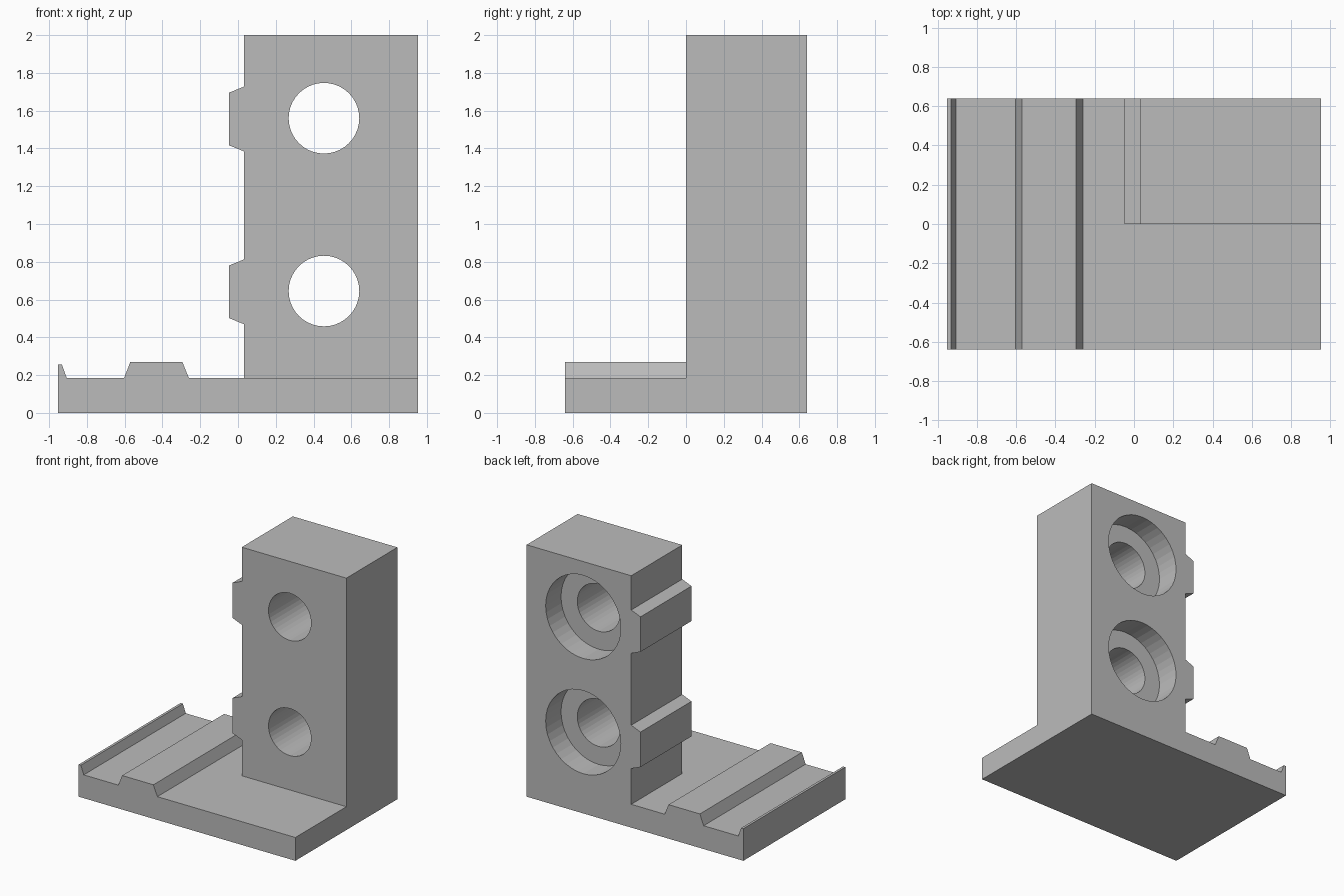
import bpy, bmesh, math
from mathutils import Matrix

cube = bpy.data.objects.get("Cube")
if cube:
    bpy.data.objects.remove(cube, do_unlink=True)

grey = bpy.data.materials.new("plain_grey")
grey.use_nodes = True
grey.diffuse_color = (0.5, 0.5, 0.5, 1)
grey.node_tree.nodes["Principled BSDF"].inputs["Base Color"].default_value = (0.5, 0.5, 0.5, 1)

HALF_X, HALF_Y, FLOOR = 0.952, 0.64, 0.185
HOLE_X, HOLE_HEIGHTS = 0.455, (0.645, 1.56)


def add_object(name, bm):
    bmesh.ops.recalc_face_normals(bm, faces=bm.faces)
    mesh = bpy.data.meshes.new(name)
    bm.to_mesh(mesh)
    bm.free()
    mesh.materials.append(grey)
    obj = bpy.data.objects.new(name, mesh)
    bpy.context.collection.objects.link(obj)
    return obj


def extrude_profile(name, points, y0, y1):
    """Extrude an x-z outline along y."""
    bm = bmesh.new()
    face = bm.faces.new([bm.verts.new((x, y0, z)) for x, z in points])
    result = bmesh.ops.extrude_face_region(bm, geom=[face])
    moved = [v for v in result["geom"] if isinstance(v, bmesh.types.BMVert)]
    bmesh.ops.translate(bm, verts=moved, vec=(0, y1 - y0, 0))
    return add_object(name, bm)


def drill(name, radius, y0, y1):
    """One cutter holding a cylinder along y for every hole."""
    bm = bmesh.new()
    for z in HOLE_HEIGHTS:
        place = Matrix.Translation((HOLE_X, (y0 + y1) / 2, z)) @ Matrix.Rotation(math.pi / 2, 4, "X")
        bmesh.ops.create_cone(bm, cap_ends=True, segments=40, radius1=radius,
                              radius2=radius, depth=y1 - y0, matrix=place)
    return add_object(name, bm)


def combine(target, other, operation):
    mod = target.modifiers.new(operation.lower(), "BOOLEAN")
    mod.operation, mod.solver, mod.object = operation, "EXACT", other
    other.hide_render = True
    other.hide_set(True)


# Base plate with a raised edge lip and a trapezoid rib
plate = [(-HALF_X, 0), (HALF_X, 0), (HALF_X, FLOOR), (-0.26, FLOOR),
         (-0.295, 0.27), (-0.57, 0.27), (-0.603, FLOOR),
         (-0.907, FLOOR), (-0.932, 0.255), (-HALF_X, 0.255)]
bracket = extrude_profile("angle_bracket", plate, -HALF_Y, HALF_Y)

# Upright block with a tapered key beside each hole
side = 0.033
upright = [(HALF_X, 0.05), (HALF_X, 2), (side, 2)]
for z in reversed(HOLE_HEIGHTS):
    upright += [(side, z + 0.168), (-0.048, z + 0.135),
                (-0.048, z - 0.143), (side, z - 0.176)]
upright += [(side, 0.05)]
block = extrude_profile("upright_block", upright, 0, HALF_Y)

# Through holes, counterbored from the back
bore = drill("through_hole_cutter", 0.187, -0.1, HALF_Y + 0.1)
recess = drill("counterbore_cutter", 0.33, HALF_Y - 0.193, HALF_Y + 0.1)

combine(bracket, block, "UNION")
combine(bracket, bore, "DIFFERENCE")
combine(bracket, recess, "DIFFERENCE")

# Bake the cuts, merge flat seams and drop the helpers
graph = bpy.context.evaluated_depsgraph_get()
solid = bpy.data.meshes.new_from_object(bracket.evaluated_get(graph))
bracket.modifiers.clear()
bracket.data = solid
bm = bmesh.new()
bm.from_mesh(solid)
bmesh.ops.remove_doubles(bm, verts=bm.verts, dist=0.0001)
bmesh.ops.dissolve_limit(bm, angle_limit=math.radians(1), verts=bm.verts, edges=bm.edges)
for face in bm.faces:
    face.material_index = 0
    face.smooth = False
bm.to_mesh(solid)
bm.free()
for helper in (block, bore, recess):
    bpy.data.objects.remove(helper, do_unlink=True)
